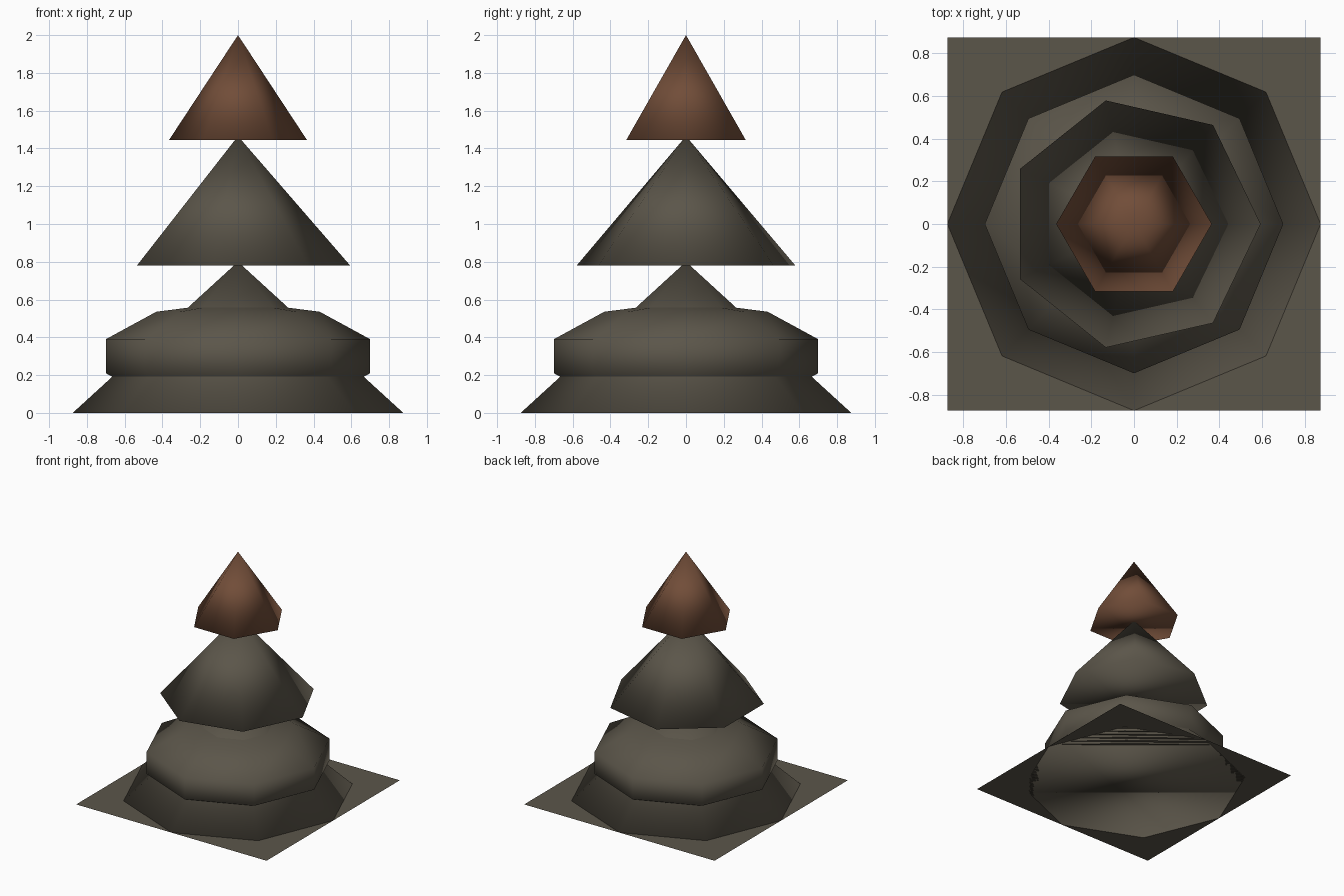
import bpy
import bmesh
from math import cos, sin, pi

cube = bpy.data.objects.get("Cube")
if cube:
    bpy.data.objects.remove(cube)


def material(name, rgb):
    mat = bpy.data.materials.new(name)
    mat.use_nodes = True
    mat.diffuse_color = (*rgb, 1)
    mat.node_tree.nodes["Principled BSDF"].inputs["Base Color"].default_value = (*rgb, 1)
    return mat


stone = material("olive grey stone", (0.105, 0.092, 0.068))
clay = material("red brown clay", (0.165, 0.074, 0.04))


def finish(name, bm, mat, smooth=True):
    """Turn a bmesh into a named object with one colour."""
    bmesh.ops.recalc_face_normals(bm, faces=bm.faces[:])
    for face in bm.faces:
        face.smooth = smooth
    mesh = bpy.data.meshes.new(name)
    bm.to_mesh(mesh)
    bm.free()
    mesh.materials.append(mat)
    obj = bpy.data.objects.new(name, mesh)
    bpy.context.collection.objects.link(obj)


def ring(bm, sides, radius, z):
    """A ring of points whose first corner points to +x."""
    return [bm.verts.new((radius * cos(2 * pi * i / sides),
                          radius * sin(2 * pi * i / sides), z)) for i in range(sides)]


def fan(bm, points, tip_z):
    tip = bm.verts.new((0, 0, tip_z))
    for a, b in zip(points, points[1:] + points[:1]):
        bm.faces.new((a, b, tip))


def cone(name, sides, radius, bottom, top, mat):
    bm = bmesh.new()
    rim = ring(bm, sides, radius, bottom)
    bm.faces.new(rim[::-1])
    fan(bm, rim, top)
    finish(name, bm, mat)


def flat_ball(name, sides, bands, radius, half_height, centre_z, mat):
    bm = bmesh.new()
    rings = []
    for k in range(1, bands):
        angle = -pi / 2 + pi * k / bands
        rings.append(ring(bm, sides, radius * cos(angle),
                          centre_z + half_height * sin(angle)))
    for low, high in zip(rings, rings[1:]):
        for i in range(sides):
            j = (i + 1) % sides
            bm.faces.new((low[i], low[j], high[j], high[i]))
    fan(bm, rings[0], centre_z - half_height)
    fan(bm, rings[-1], centre_z + half_height)
    finish(name, bm, mat)


# Square ground sheet
bm = bmesh.new()
bmesh.ops.create_grid(bm, x_segments=1, y_segments=1, size=0.875)
finish("base_sheet", bm, stone, smooth=False)

# Stacked tiers, bottom to top
cone("lower_cone", 8, 0.875, 0, 0.8, stone)
flat_ball("rounded_body", 8, 5, 0.736, 0.291, 0.3, stone)
cone("middle_cone", 7, 0.594, 0.78, 1.465, stone)
cone("top_cone", 6, 0.365, 1.445, 2.0, clay)
